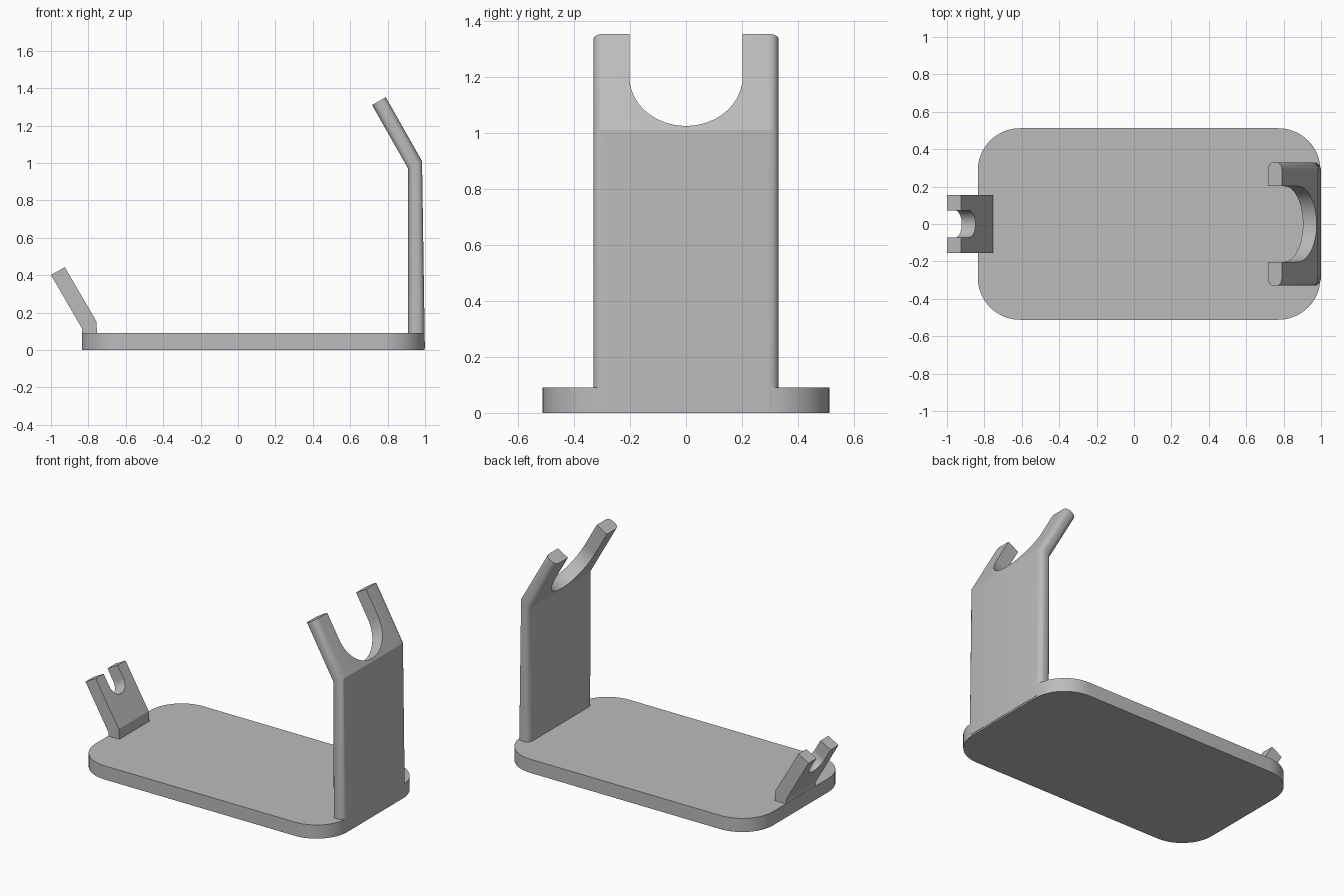
import bpy, bmesh, math
from mathutils import Vector

if "Cube" in bpy.data.objects:
    bpy.data.objects.remove(bpy.data.objects["Cube"])

grey = bpy.data.materials.new("plain_grey")
grey.diffuse_color = (0.5, 0.5, 0.5, 1)
grey.use_nodes = True
grey.node_tree.nodes["Principled BSDF"].inputs["Base Color"].default_value = grey.diffuse_color


def make_object(name, bm):
    bmesh.ops.recalc_face_normals(bm, faces=bm.faces)
    mesh = bpy.data.meshes.new(name)
    bm.to_mesh(mesh)
    bm.free()
    obj = bpy.data.objects.new(name, mesh)
    bpy.context.collection.objects.link(obj)
    mesh.materials.append(grey)
    return obj


def rounded_rect(w, h, r, seg):
    """Outline centred on the origin, counter-clockwise."""
    if r == 0:
        return [(w/2, h/2), (-w/2, h/2), (-w/2, -h/2), (w/2, -h/2)]
    pts = []
    for i, (sx, sy) in enumerate([(1, 1), (-1, 1), (-1, -1), (1, -1)]):
        for k in range(seg + 1):
            a = math.pi / 2 * (i + k / seg)
            pts.append((sx * (w/2 - r) + r * math.cos(a),
                        sy * (h/2 - r) + r * math.sin(a)))
    return pts


def loft(name, stations, half_y, r=0, seg=5):
    """Sweep a rounded section through (inner, outer) xz point pairs."""
    thick = (Vector(stations[0][1]) - Vector(stations[0][0])).length
    outline = rounded_rect(thick, 2 * half_y, r, seg)
    bm = bmesh.new()
    rings = []
    for inner, outer in stations:
        ring = []
        for u, y in outline:
            p = Vector(inner).lerp(Vector(outer), u / thick + 0.5)
            ring.append(bm.verts.new((p.x, y, p.y)))
        rings.append(ring)
    n = len(outline)
    for a, b in zip(rings, rings[1:]):
        for i in range(n):
            j = (i + 1) % n
            bm.faces.new((a[i], a[j], b[j], b[i]))
    bm.faces.new(rings[0])
    bm.faces.new(rings[-1])
    return make_object(name, bm)


def cut_slot(obj, centre, r, seg=32):
    """Cut a U-shaped slot through an arm leaning 30 degrees towards -x."""
    up = Vector((-0.5, 0, math.sqrt(3) / 2))
    normal = Vector((math.sqrt(3) / 2, 0, 0.5))
    c = Vector((centre[0], 0, centre[1]))
    pts = [(r, 0.5), (-r, 0.5)]
    pts += [(-r * math.cos(math.pi * k / seg), -r * math.sin(math.pi * k / seg))
            for k in range(seg + 1)]
    bm = bmesh.new()
    lo, hi = [[bm.verts.new(c + Vector((0, y, 0)) + up * s + normal * d)
               for y, s in pts] for d in (-0.2, 0.2)]
    bm.faces.new(lo)
    bm.faces.new(hi)
    for i in range(len(pts)):
        j = (i + 1) % len(pts)
        bm.faces.new((lo[i], lo[j], hi[j], hi[i]))
    cutter = make_object("slot_cutter", bm)
    cutter.hide_render = True
    mod = obj.modifiers.new("slot", 'BOOLEAN')
    mod.operation = 'DIFFERENCE'
    mod.solver = 'EXACT'
    mod.object = cutter
    bpy.context.view_layer.objects.active = obj
    bpy.ops.object.modifier_apply(modifier=mod.name)
    bpy.data.objects.remove(cutter, do_unlink=True)


# Base plate with rounded corners
base = loft("base_plate", [((-0.835, 0), (0.997, 0)),
                           ((-0.835, 0.09), (0.997, 0.09))], 0.512, 0.225, 14)

# Tall support, bent inwards at the top
tall = loft("tall_support", [((0.91, 0.01), (0.999, 0.01)),
                             ((0.91, 0.97), (0.984, 1.01)),
                             ((0.717, 1.31), (0.79, 1.352))], 0.33, 0.036, 6)
cut_slot(tall, (0.877, 1.20), 0.202)

# Short support, leaning outwards
short = loft("short_support", [((-0.834, 0.05), (-0.75, 0.05)),
                               ((-0.834, 0.115), (-0.758, 0.155)),
                               ((-1.0, 0.402), (-0.926, 0.443))], 0.155)
cut_slot(short, (-0.885, 0.371), 0.073)

for obj in (base, tall, short):
    bpy.ops.object.select_all(action='DESELECT')
    obj.select_set(True)
    bpy.context.view_layer.objects.active = obj
    bpy.ops.object.shade_smooth_by_angle(angle=math.radians(25))
